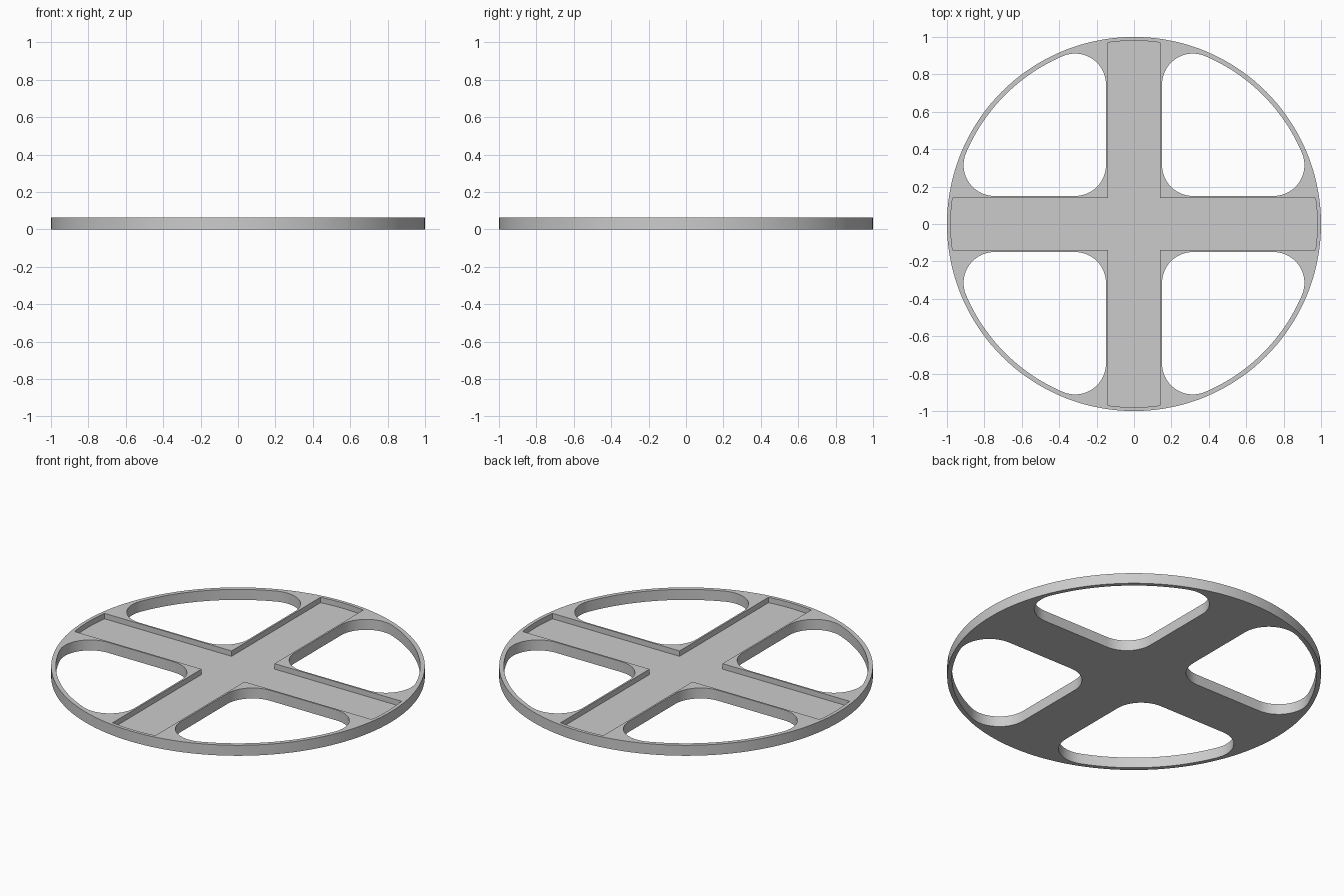
import bpy, bmesh
from math import sin, cos, pi, atan2, asin, sqrt, radians

cube = bpy.data.objects.get("Cube")
if cube:
    bpy.data.objects.remove(cube, do_unlink=True)

HEIGHT = 0.062      # disc thickness
FLOOR = 0.03        # height of the recess floor
SPOKE = 0.15        # half width of each spoke
RECESS = 0.14       # half width of the recess
RIM = 0.975         # inner radius of the rim
RECESS_END = 0.98   # radius of the recess ends
FILLET = 0.165      # corner radius of the openings

grey = bpy.data.materials.new("light grey")
grey.use_nodes = True
colour = (0.6, 0.6, 0.6, 1)
grey.diffuse_color = colour
grey.node_tree.nodes["Principled BSDF"].inputs["Base Color"].default_value = colour


def arc(cx, cy, r, start, end, steps):
    angles = [start + (end - start) * i / steps for i in range(steps + 1)]
    return [(cx + r * cos(a), cy + r * sin(a)) for a in angles]


def turn(points, quarter):
    c, s = [(1, 0), (0, 1), (-1, 0), (0, -1)][quarter]
    return [(x * c - y * s, x * s + y * c) for x, y in points]


def prism(name, outline, low, high):
    bm = bmesh.new()
    face = bm.faces.new([bm.verts.new((x, y, low)) for x, y in outline])
    extruded = bmesh.ops.extrude_face_region(bm, geom=[face])["geom"]
    top = [v for v in extruded if isinstance(v, bmesh.types.BMVert)]
    bmesh.ops.translate(bm, verts=top, vec=(0, 0, high - low))
    bmesh.ops.recalc_face_normals(bm, faces=bm.faces)
    mesh = bpy.data.meshes.new(name)
    bm.to_mesh(mesh)
    bm.free()
    mesh.materials.append(grey)
    obj = bpy.data.objects.new(name, mesh)
    bpy.context.collection.objects.link(obj)
    return obj


# Disc
disc = prism("spoked_disc", arc(0, 0, 1, 0, 2 * pi, 144)[:-1], 0, HEIGHT)

# Rounded quarter openings between the spokes
near = SPOKE + FILLET
far = sqrt((RIM - FILLET) ** 2 - near ** 2)
tilt = atan2(near, far)
opening = (arc(near, near, FILLET, pi, 1.5 * pi, 14)
           + arc(far, near, FILLET, -pi / 2, tilt, 18)
           + arc(0, 0, RIM, tilt, pi / 2 - tilt, 24)[1:-1]
           + arc(near, far, FILLET, pi / 2 - tilt, pi, 18))
cutters = [prism(f"opening_cutter_{q}", turn(opening, q), -0.1, HEIGHT + 0.1)
           for q in range(4)]

# Cross-shaped recess with curved ends
half = asin(RECESS / RECESS_END)
arm = arc(0, 0, RECESS_END, -half, half, 8) + [(RECESS, RECESS)]
cross = [p for q in range(4) for p in turn(arm, q)]
cutters.append(prism("recess_cutter", cross, FLOOR, HEIGHT + 0.1))

# Cut the disc
bpy.ops.object.select_all(action="DESELECT")
disc.select_set(True)
bpy.context.view_layer.objects.active = disc
for cutter in cutters:
    cutter.hide_render = True
    cut = disc.modifiers.new("cut", "BOOLEAN")
    cut.operation = "DIFFERENCE"
    cut.solver = "EXACT"
    cut.object = cutter
    bpy.ops.object.modifier_apply(modifier=cut.name)
    bpy.data.objects.remove(cutter, do_unlink=True)

bpy.ops.object.shade_smooth_by_angle(angle=radians(30))
